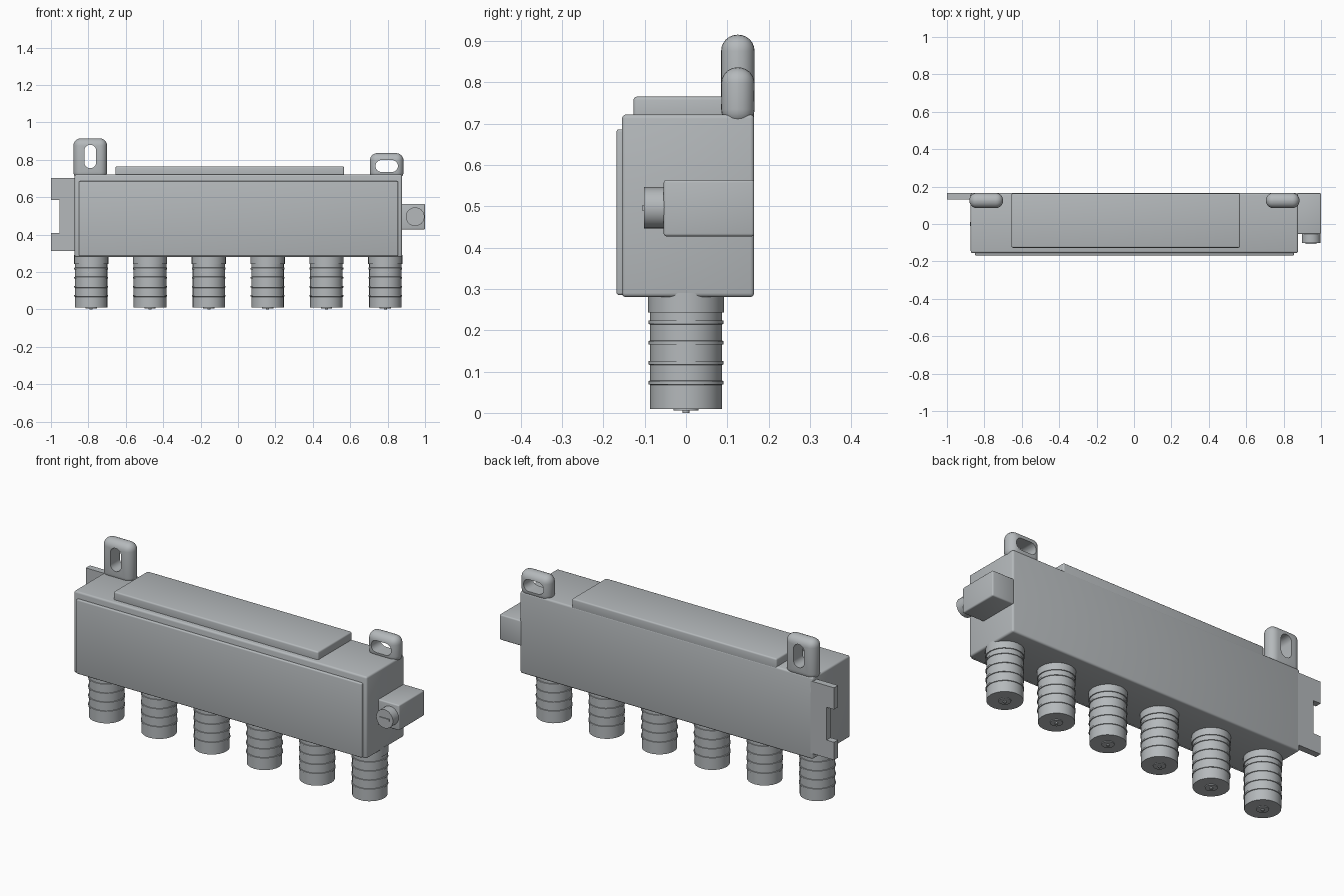
import bpy, bmesh, math
from mathutils import Matrix, Vector

if "Cube" in bpy.data.objects:
    bpy.data.objects.remove(bpy.data.objects["Cube"])

grey = bpy.data.materials.new("mid grey")
grey.diffuse_color = (0.46, 0.485, 0.50, 1)
grey.use_nodes = True
grey.node_tree.nodes["Principled BSDF"].inputs["Base Color"].default_value = grey.diffuse_color


def finish(name, bm, smooth=True):
    bmesh.ops.recalc_face_normals(bm, faces=bm.faces)
    me = bpy.data.meshes.new(name)
    bm.to_mesh(me)
    bm.free()
    me.materials.append(grey)
    ob = bpy.data.objects.new(name, me)
    bpy.context.collection.objects.link(ob)
    bpy.ops.object.select_all(action='DESELECT')
    ob.select_set(True)
    bpy.context.view_layer.objects.active = ob
    if smooth:
        bpy.ops.object.shade_smooth_by_angle(angle=math.radians(35))
    return ob


def box(name, x, y, z, bevel=0.0, segments=3):
    """Box from (min, max) ranges with rounded edges."""
    bm = bmesh.new()
    size = [r[1] - r[0] for r in (x, y, z)]
    mid = Vector([(r[0] + r[1]) / 2 for r in (x, y, z)])
    bmesh.ops.create_cube(bm, size=1, matrix=Matrix.Translation(mid) @ Matrix.Diagonal((*size, 1)))
    if bevel:
        bmesh.ops.bevel(bm, geom=bm.edges[:], offset=bevel, segments=segments,
                        profile=0.5, affect='EDGES', clamp_overlap=True)
    return finish(name, bm)


def prism(name, outline, y0, y1):
    """Extrude an x-z outline along y."""
    bm = bmesh.new()
    f = bm.faces.new([bm.verts.new((px, y0, pz)) for px, pz in outline])
    ext = bmesh.ops.extrude_face_region(bm, geom=[f])
    verts = [v for v in ext['geom'] if isinstance(v, bmesh.types.BMVert)]
    bmesh.ops.translate(bm, verts=verts, vec=(0, y1 - y0, 0))
    return finish(name, bm)


def lathe(name, profile, matrix, sides=24):
    """Revolve an (r, z) profile that starts and ends on the axis."""
    bm = bmesh.new()
    vs = [bm.verts.new((r, 0, z)) for r, z in profile]
    es = [bm.edges.new(p) for p in zip(vs, vs[1:])]
    bmesh.ops.spin(bm, geom=vs + es, cent=(0, 0, 0), axis=(0, 0, 1),
                   angle=2 * math.pi, steps=sides)
    bmesh.ops.remove_doubles(bm, verts=bm.verts, dist=1e-5)
    bmesh.ops.transform(bm, matrix=matrix, verts=bm.verts)
    return finish(name, bm)


def stadium(cx, cz, w, h, n=8):
    """Rounded slot outline."""
    r = min(w, h) / 2
    pts = []
    for sx, sz, start in ((1, 1, 0), (-1, 1, 90), (-1, -1, 180), (1, -1, 270)):
        for i in range(n + 1):
            a = math.radians(start + 90 * i / n)
            p = (cx + sx * (w / 2 - r) + r * math.cos(a), cz + sz * (h / 2 - r) + r * math.sin(a))
            if not pts or math.dist(p, pts[-1]) > 1e-5:
                pts.append(p)
    return pts[:-1] if math.dist(pts[0], pts[-1]) < 1e-5 else pts


def lug(name, x, z, slot):
    """Round-edged hanging lug with a slot through it."""
    ob = box(name, x, (0.085, 0.166), z, 0.0395, 6)
    cutter = prism("slot_cutter", stadium(*slot), 0.0, 0.25)
    cutter.hide_render = True
    mod = ob.modifiers.new("slot", 'BOOLEAN')
    mod.operation, mod.solver, mod.object = 'DIFFERENCE', 'EXACT', cutter
    bpy.ops.object.select_all(action='DESELECT')
    ob.select_set(True)
    bpy.context.view_layer.objects.active = ob
    bpy.ops.object.modifier_apply(modifier="slot")
    bpy.data.objects.remove(cutter)
    bpy.ops.object.shade_smooth_by_angle(angle=math.radians(35))


# Housing, front cover and top lid
box("housing", (-0.873, 0.877), (-0.155, 0.165), (0.28, 0.722), 0.01)
box("front_cover", (-0.85, 0.855), (-0.168, -0.145), (0.285, 0.686), 0.006)
box("top_lid", (-0.655, 0.567), (-0.127, 0.164), (0.70, 0.765), 0.008)

# Hanging lugs
lug("left_lug", (-0.88, -0.70), (0.695, 0.915), (-0.79, 0.818, 0.064, 0.125))
lug("right_lug", (0.705, 0.885), (0.695, 0.836), (0.795, 0.767, 0.12, 0.064))

# Notched strike plate on the left end
prism("strike_plate", [(-0.86, 0.312), (-1.0, 0.312), (-1.0, 0.408), (-0.955, 0.408),
                       (-0.955, 0.585), (-1.0, 0.585), (-1.0, 0.702), (-0.86, 0.702)], 0.13, 0.165)

# Lock block, knob and knob grip on the right end
box("lock_block", (0.87, 1.0), (-0.054, 0.165), (0.427, 0.564), 0.007)
lathe("lock_knob", [(0, 0), (0.05, 0), (0.05, 0.055), (0, 0.055)],
      Matrix.Translation((0.947, -0.047, 0.496)) @ Matrix.Rotation(math.pi / 2, 4, 'X'))
box("knob_grip", (0.918, 0.976), (-0.107, -0.095), (0.49, 0.502))

# Row of ribbed connectors with collar, ribs and centre pin
profile = [(0, 0), (0.008, 0), (0.008, 0.006), (0.03, 0.006), (0.03, 0.01), (0.087, 0.01)]
for rib in (0.073, 0.121, 0.17, 0.219):
    profile += [(0.087, rib - 0.005), (0.0905, rib - 0.004), (0.0905, rib + 0.004), (0.087, rib + 0.005)]
profile += [(0.087, 0.243), (0.092, 0.243), (0.092, 0.29), (0, 0.29)]
for i in range(6):
    lathe(f"connector_{i + 1}", profile, Matrix.Translation((-0.785 + 0.3145 * i, 0, 0)))
